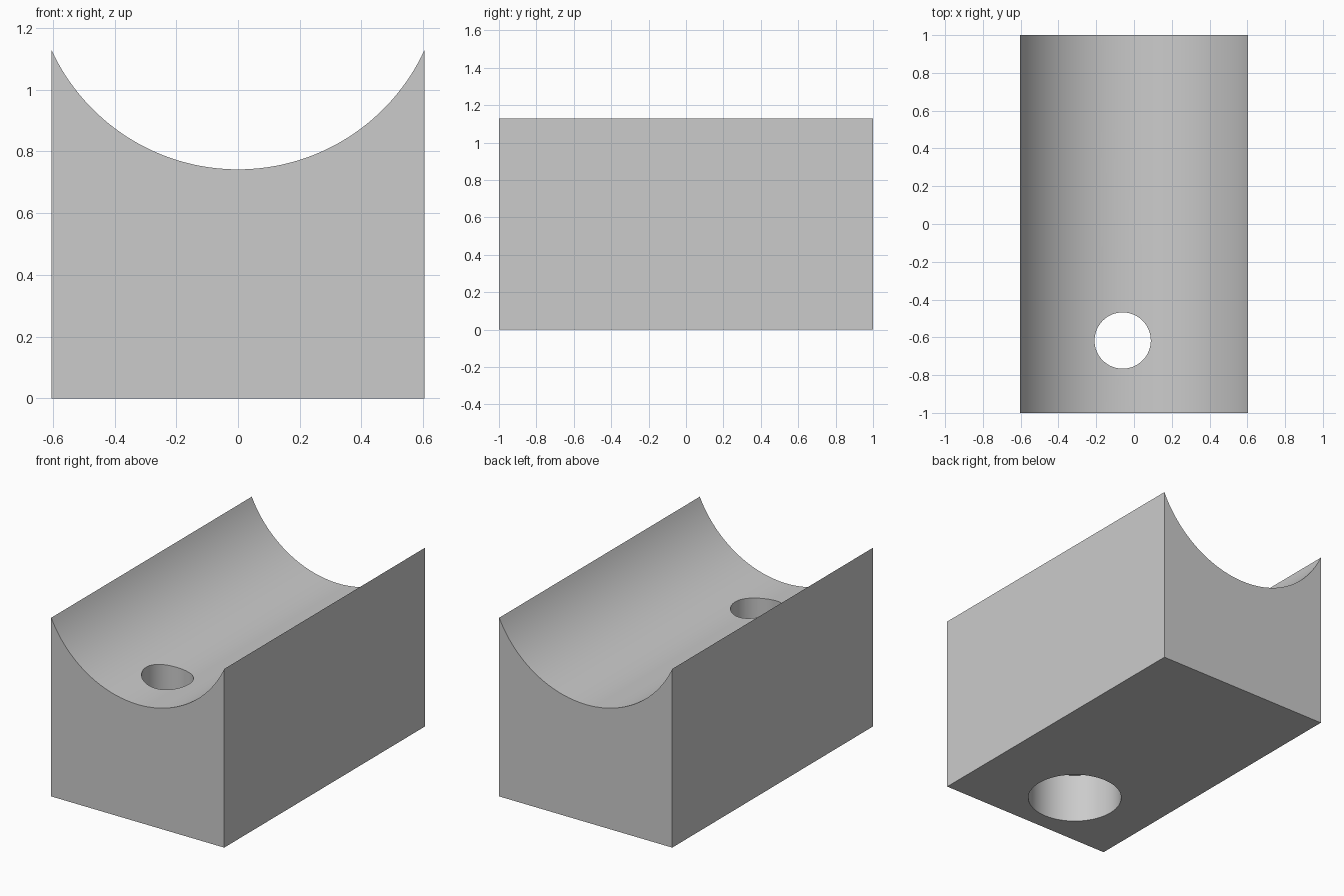
import bpy, bmesh
from math import asin, sin, cos, pi

cube = bpy.data.objects.get("Cube")
if cube:
    bpy.data.objects.remove(cube, do_unlink=True)

HALF_W, HALF_L = 0.604, 1.0
TOP, VALLEY = 1.128, 0.742
SAG = TOP - VALLEY
RADIUS = (HALF_W ** 2 + SAG ** 2) / (2 * SAG)
BORE_X, BORE_Y = -0.06, -0.617

grey = bpy.data.materials.new("plain grey")
grey.use_nodes = True
colour = (0.6, 0.6, 0.6, 1)
grey.diffuse_color = colour
grey.node_tree.nodes["Principled BSDF"].inputs["Base Color"].default_value = colour


def make_object(name, bm):
    bmesh.ops.recalc_face_normals(bm, faces=bm.faces)
    mesh = bpy.data.meshes.new(name)
    bm.to_mesh(mesh)
    bm.free()
    mesh.materials.append(grey)
    obj = bpy.data.objects.new(name, mesh)
    bpy.context.collection.objects.link(obj)
    return obj


# Block with a round trough along its top: end profile extruded lengthwise
half_angle = asin(HALF_W / RADIUS)
steps = 64
profile = [(-HALF_W, 0), (HALF_W, 0)]
for i in range(steps + 1):
    a = half_angle * (1 - 2 * i / steps)
    profile.append((RADIUS * sin(a), VALLEY + RADIUS * (1 - cos(a))))
bm = bmesh.new()
end = bm.faces.new([bm.verts.new((x, -HALF_L, z)) for x, z in profile])
extruded = bmesh.ops.extrude_face_region(bm, geom=[end], use_keep_orig=True)
moved = [v for v in extruded["geom"] if isinstance(v, bmesh.types.BMVert)]
bmesh.ops.translate(bm, verts=moved, vec=(0, 2 * HALF_L, 0))
block = make_object("cradle_block", bm)

# Stepped bolt hole: wide counterbore from below, narrow bore to the trough
bm = bmesh.new()
sides = 64
rings = []
for r, z in [(0.275, -0.2), (0.275, 0.312), (0.149, 0.312), (0.149, 1.4)]:
    rings.append([bm.verts.new((BORE_X + r * cos(2 * pi * i / sides),
                                BORE_Y + r * sin(2 * pi * i / sides), z))
                  for i in range(sides)])
for low, high in zip(rings, rings[1:]):
    for i in range(sides):
        j = (i + 1) % sides
        bm.faces.new((low[i], low[j], high[j], high[i]))
bm.faces.new(rings[0])
bm.faces.new(rings[-1])
cutter = make_object("bolt_hole_cutter", bm)
cutter.hide_render = True

# Cut the hole, then discard the cutter
cut = block.modifiers.new("bolt hole", "BOOLEAN")
cut.operation = "DIFFERENCE"
cut.solver = "EXACT"
cut.object = cutter
bpy.ops.object.select_all(action="DESELECT")
block.select_set(True)
bpy.context.view_layer.objects.active = block
bpy.ops.object.modifier_apply(modifier=cut.name)
bpy.data.objects.remove(cutter, do_unlink=True)

# Smooth curved surfaces, crisp edges
bpy.ops.object.shade_smooth_by_angle(angle=pi / 6)
